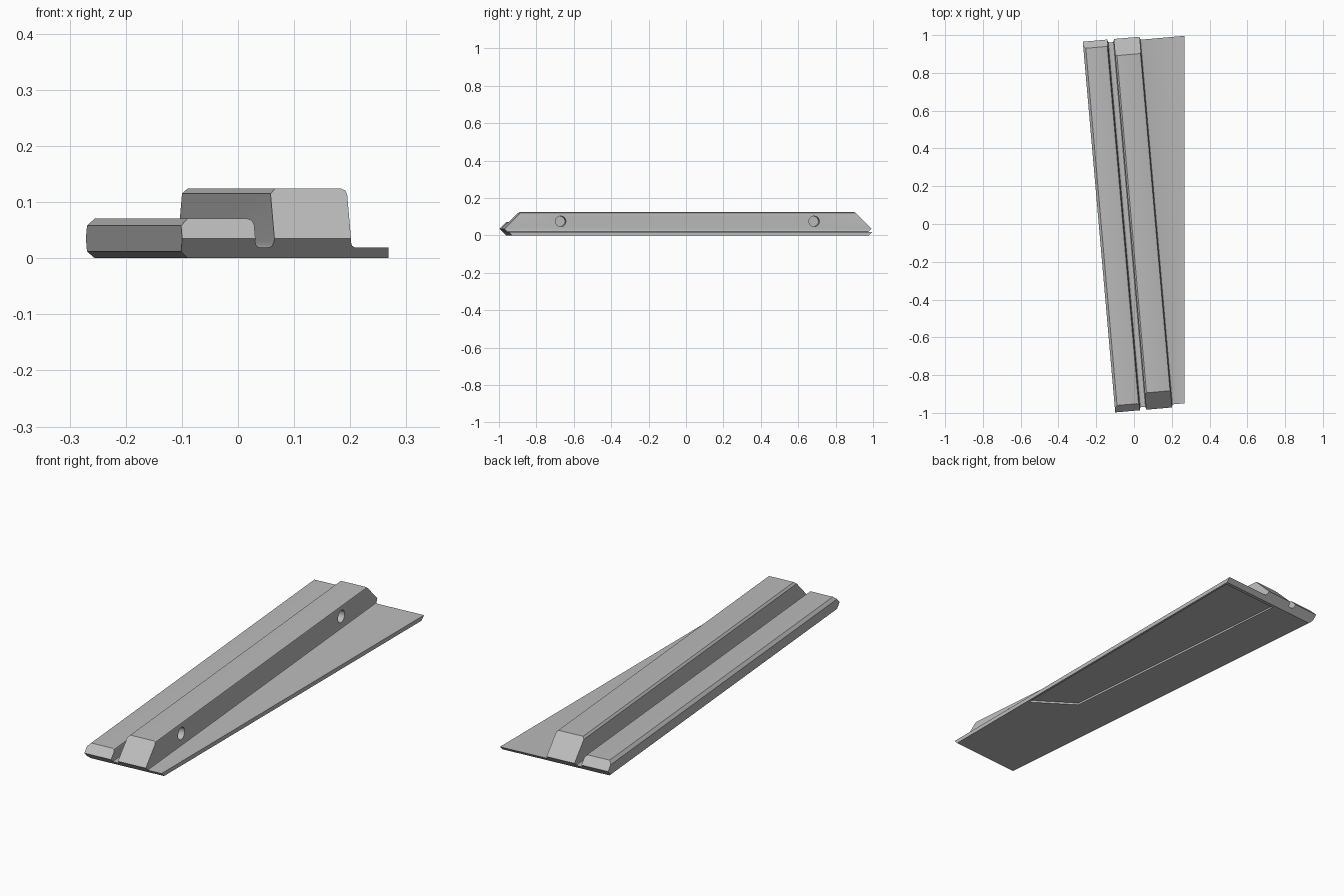
import bpy, bmesh, math
from mathutils import Matrix, Vector

if "Cube" in bpy.data.objects:
    bpy.data.objects.remove(bpy.data.objects["Cube"])

ROT = Matrix.Rotation(math.radians(5), 4, 'Z')   # rails run 5 degrees off the y axis

grey = bpy.data.materials.new("plain_grey")
grey.diffuse_color = (0.5, 0.5, 0.5, 1)
grey.use_nodes = True
grey.node_tree.nodes["Principled BSDF"].inputs["Base Color"].default_value = grey.diffuse_color


def prism(bm, points, offset):
    """Extrude a closed polygon into a solid."""
    face = bm.faces.new([bm.verts.new(p) for p in points])
    new = bmesh.ops.extrude_face_region(bm, geom=[face])["geom"]
    bmesh.ops.translate(bm, vec=offset, verts=[g for g in new if isinstance(g, bmesh.types.BMVert)])


def trim(bm, co, normal):
    """Cut away everything past a plane and close the cut."""
    res = bmesh.ops.bisect_plane(bm, geom=bm.verts[:] + bm.edges[:] + bm.faces[:], dist=1e-5,
                                 plane_co=co, plane_no=normal, clear_outer=True)
    edges = [g for g in res["geom_cut"] if isinstance(g, bmesh.types.BMEdge)]
    bmesh.ops.edgeloop_fill(bm, edges=edges)


def finish(bm, name):
    bmesh.ops.recalc_face_normals(bm, faces=bm.faces[:])
    mesh = bpy.data.meshes.new(name)
    bm.to_mesh(mesh)
    bm.free()
    ob = bpy.data.objects.new(name, mesh)
    bpy.context.collection.objects.link(ob)
    mesh.materials.append(grey)
    return ob


# Cross-section: low rail, groove, tall rail, thin flange
profile = [(-0.173, 0), (-0.186, 0.012), (-0.186, 0.058), (-0.173, 0.071),
           (-0.068, 0.071), (-0.059, 0.068), (-0.055, 0.060), (-0.055, 0.030),
           (-0.052, 0.022), (-0.046, 0.019), (-0.030, 0.019), (-0.024, 0.022), (-0.021, 0.030),
           (-0.021, 0.115), (-0.012, 0.124), (0.106, 0.124), (0.113, 0.121), (0.116, 0.114),
           (0.116, 0.030), (0.119, 0.022), (0.125, 0.019), (0.45, 0.019), (0.45, 0)]
bm = bmesh.new()
prism(bm, [(u, -1.1, z) for u, z in profile], (0, 2.2, 0))
bmesh.ops.transform(bm, matrix=ROT, verts=bm.verts[:])

# Pointed ends, and the flange cut straight along y
for side in (-1, 1):
    for slope in (-1, 1):
        trim(bm, ROT @ Vector((0, side * 0.985, 0.035)), ROT @ Vector((0, side, slope)))
trim(bm, (0.268, 0, 0), (1, 0, 0))
body = finish(bm, "slanted_double_rail")

# Shallow pocket under the flange
cutters = []
bm = bmesh.new()
pocket = [(0.258, 0.96), (-0.038, 0.934), (0.07, -0.31), (0.258, -0.435)]
prism(bm, [(x, y, -0.02) for x, y in pocket], (0, 0, 0.029))
cutters.append(finish(bm, "pocket_cutter"))

# Two blind holes in the side of the tall rail
for y in (-0.67, 0.685):
    bm = bmesh.new()
    x = 0.116 - math.tan(math.radians(5)) * y
    mat = Matrix.Translation((x, y, 0.075)) @ ROT @ Matrix.Rotation(math.pi / 2, 4, 'Y')
    bmesh.ops.create_cone(bm, cap_ends=True, segments=32, radius1=0.028, radius2=0.028,
                          depth=0.12, matrix=mat)
    cutters.append(finish(bm, "hole_cutter"))

bpy.context.view_layer.objects.active = body
for cutter in cutters:
    mod = body.modifiers.new("cut", 'BOOLEAN')
    mod.operation, mod.solver, mod.object = 'DIFFERENCE', 'EXACT', cutter
    bpy.ops.object.modifier_apply(modifier=mod.name)
    bpy.data.objects.remove(cutter)

body.select_set(True)
bpy.ops.object.shade_smooth_by_angle(angle=math.radians(35))
